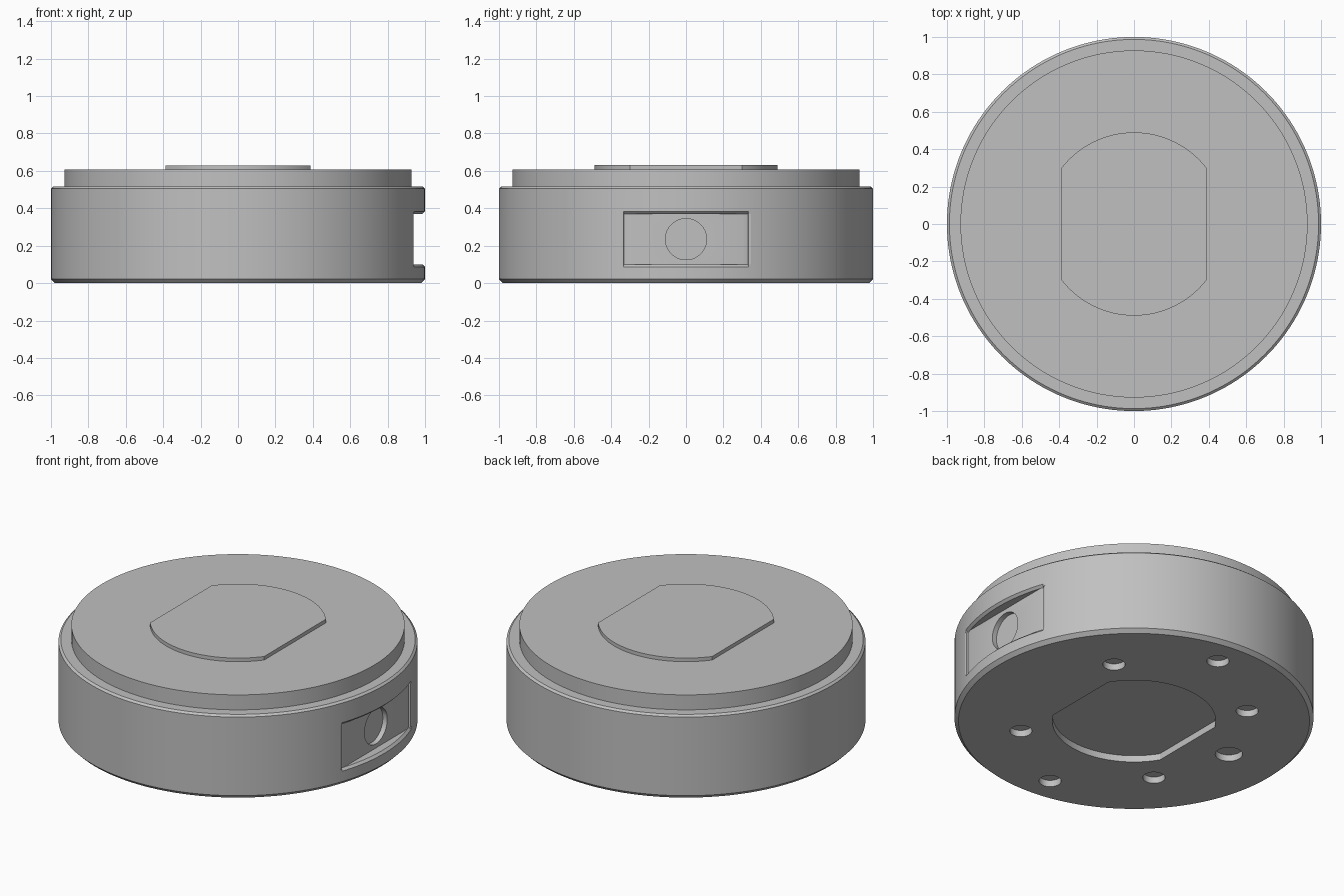
import bpy
import bmesh
from math import sin, cos, radians, asin, acos

cube = bpy.data.objects.get("Cube")
if cube:
    bpy.data.objects.remove(cube, do_unlink=True)

GREY = (0.53, 0.53, 0.53, 1.0)
grey = bpy.data.materials.new("plain grey")
grey.use_nodes = True
grey.diffuse_color = GREY
for node in grey.node_tree.nodes:
    if node.type == "BSDF_PRINCIPLED":
        node.inputs["Base Color"].default_value = GREY


def loft(name, loops):
    """Solid through a stack of equal-length point loops, capped at both ends."""
    bm = bmesh.new()
    rings = [[bm.verts.new(p) for p in loop] for loop in loops]
    n = len(rings[0])
    for a, b in zip(rings, rings[1:]):
        for i in range(n):
            j = (i + 1) % n
            bm.faces.new((a[i], a[j], b[j], b[i]))
    bm.faces.new(rings[0])
    bm.faces.new(rings[-1])
    bmesh.ops.recalc_face_normals(bm, faces=bm.faces)
    mesh = bpy.data.meshes.new(name)
    bm.to_mesh(mesh)
    bm.free()
    mesh.materials.append(grey)
    obj = bpy.data.objects.new(name, mesh)
    bpy.context.collection.objects.link(obj)
    return obj


def circle(r, z, cx=0, cy=0, n=160):
    return [(cx + r * cos(radians(360 * i / n)), cy + r * sin(radians(360 * i / n)), z)
            for i in range(n)]


def flatted_disc(r, flat, z, n=32):
    """Circle with two flats at x = +-flat."""
    start = acos(flat / r)
    arc = [start + (radians(180) - 2 * start) * i / n for i in range(n + 1)]
    upper = [(r * cos(a), r * sin(a), z) for a in arc]
    return upper + [(-x, -y, z) for x, y, z in upper]


def activate(obj):
    bpy.ops.object.select_all(action="DESELECT")
    obj.select_set(True)
    bpy.context.view_layer.objects.active = obj


def cut(target, cutter):
    cutter.hide_render = True
    mod = target.modifiers.new("cut", "BOOLEAN")
    mod.operation = "DIFFERENCE"
    mod.solver = "EXACT"
    mod.object = cutter
    activate(target)
    bpy.ops.object.modifier_apply(modifier=mod.name)
    bpy.data.objects.remove(cutter, do_unlink=True)


# Main body with chamfered rims, raised lid and boss
body = loft("body", [circle(r, z) for r, z in
                     ((0.978, 0), (1, 0.022), (1, 0.505), (0.987, 0.516))])
lid = loft("lid", [circle(0.928, z) for z in (0.5, 0.608)])
boss = loft("boss", [flatted_disc(0.49, 0.388, z) for z in (0.59, 0.63)])

# Flat-bottomed side slot
SLOT_X, LOW, HIGH = 0.938, 0.1, 0.37
cut(body, loft("slot_cutter", [[(x, -0.5, LOW), (x, 0.5, LOW), (x, 0.5, HIGH), (x, -0.5, HIGH)]
                               for x in (SLOT_X, 1.1)]))

# Chamfer along the curved slot edges
profile = ((0.986, LOW), (1.02, LOW - 0.034), (1.02, HIGH + 0.034), (0.986, HIGH))
reach = asin(0.335)
cut(body, loft("slot_chamfer_cutter",
               [[(r * cos(reach * k / 12), r * sin(reach * k / 12), z) for r, z in profile]
                for k in range(-12, 13)]))

# Shallow round pocket in the slot floor
cut(body, loft("side_pocket_cutter",
               [[(x, y, z + 0.235) for y, z, _ in circle(0.11, 0, n=64)]
                for x in (SLOT_X - 0.03, 0.97)]))

# Underside recess matching the boss
cut(body, loft("recess_cutter", [flatted_disc(0.455, 0.388, z) for z in (-0.05, 0.04)]))

# Underside pin holes: angle, distance, radius
for angle, dist, r in ((40, 0.64, 0.062), (130, 0.64, 0.062), (220, 0.64, 0.062),
                       (310, 0.64, 0.062), (85, 0.815, 0.062), (265, 0.815, 0.062),
                       (175, 0.645, 0.076)):
    cx, cy = dist * cos(radians(angle)), dist * sin(radians(angle))
    cut(body, loft("hole_cutter", [circle(r, z, cx, cy, 40) for z in (-0.05, 0.04)]))

for part in (body, lid, boss):
    activate(part)
    bpy.ops.object.shade_smooth_by_angle(angle=radians(20))
